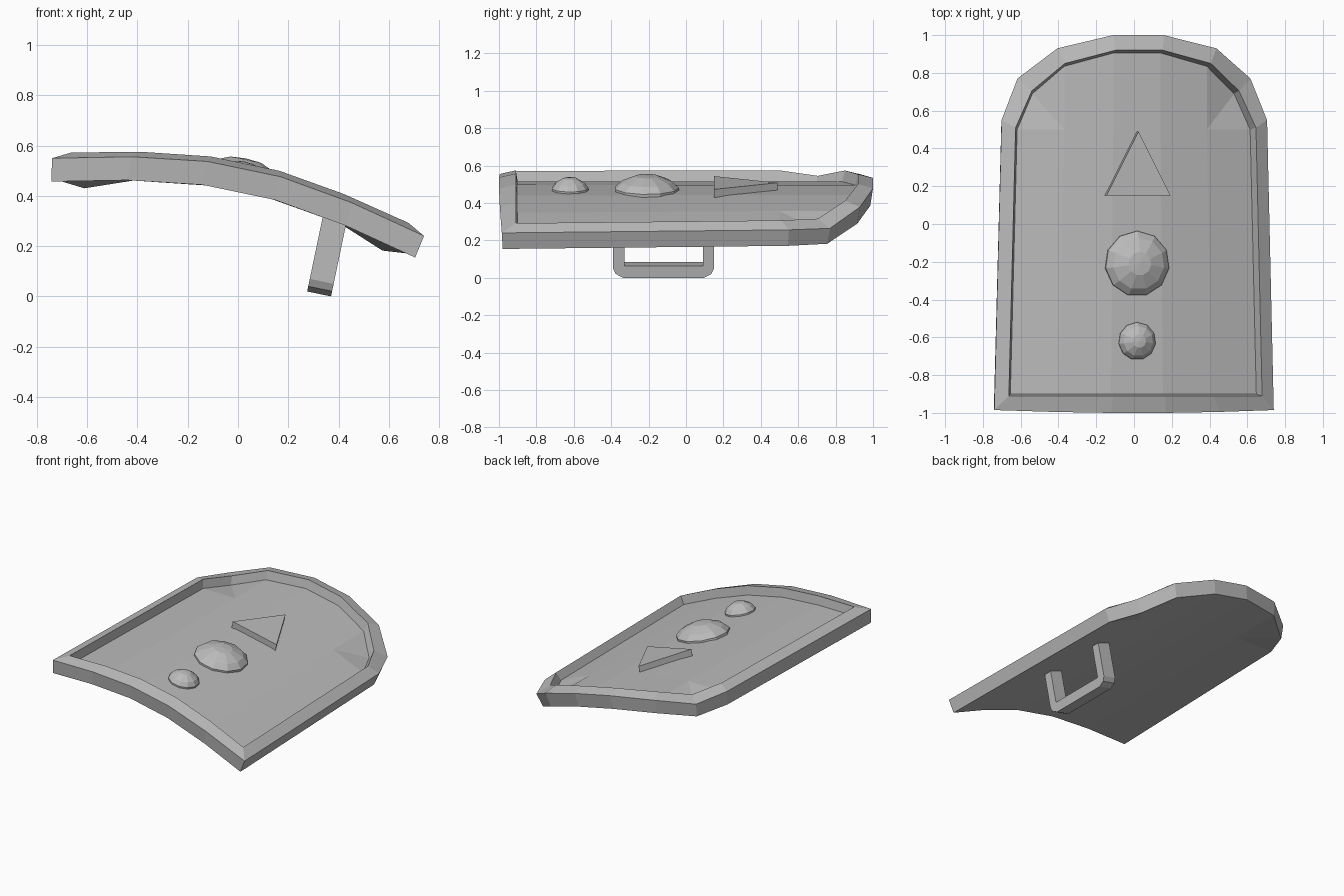
import bpy, bmesh
from math import cos, sin, pi, radians
from mathutils import Matrix

cube = bpy.data.objects.get("Cube")
if cube:
    bpy.data.objects.remove(cube, do_unlink=True)

GREY = (0.5, 0.5, 0.5, 1)
mat = bpy.data.materials.new("plain grey")
mat.use_nodes = True
mat.diffuse_color = GREY
mat.node_tree.nodes["Principled BSDF"].inputs["Base Color"].default_value = GREY

# The whole shield leans to its left about the long axis
TILT = Matrix.Translation((0, 0, 0.395)) @ Matrix.Rotation(radians(11.8), 4, 'Y')


def finish(bm, name):
    bmesh.ops.recalc_face_normals(bm, faces=bm.faces)
    me = bpy.data.meshes.new(name)
    bm.to_mesh(me)
    bm.free()
    me.materials.append(mat)
    ob = bpy.data.objects.new(name, me)
    ob.matrix_world = TILT
    bpy.context.collection.objects.link(ob)
    return ob


ARCH = [(0, 0.114), (0.148, 0.114), (0.445, 0.071), (0.756, 0)]


def arch(u):
    """Height of the faceted arch at distance u from the centre line."""
    u = abs(u)
    for (a, ha), (b, hb) in zip(ARCH, ARCH[1:]):
        if u <= b:
            return ha + (hb - ha) * (u - a) / (b - a)
    return ARCH[-1][1]


def extrude_outline(name, points, vector):
    bm = bmesh.new()
    face = bm.faces.new([bm.verts.new(p) for p in points])
    new = bmesh.ops.extrude_face_region(bm, geom=[face])["geom"]
    bmesh.ops.translate(bm, vec=vector, verts=[v for v in new if isinstance(v, bmesh.types.BMVert)])
    return finish(bm, name)


# Half outlines: three front points, shoulder, corner, two back points
OUTER = [(0.148, -1), (0.445, -0.995), (0.756, -0.985), (0.718, 0.55), (0.63, 0.77), (0.43, 0.93), (0.137, 1)]
UNDER = [(0.148, -0.987), (0.445, -0.985), (0.739, -0.98), (0.70, 0.545), (0.606, 0.755), (0.42, 0.915), (0.137, 0.985)]
INNER = [(0.14, -0.91), (0.41, -0.91), (0.685, -0.91), (0.65, 0.51), (0.56, 0.705), (0.395, 0.85), (0.128, 0.92)]
FLOOR = [(0.14, -0.9), (0.41, -0.9), (0.665, -0.9), (0.63, 0.5), (0.545, 0.69), (0.385, 0.835), (0.128, 0.905)]
CORNER = 4


def make_ring(bm, half, lift):
    """Mirrored loop of points on the arch, with the rounded corners dipped."""
    sides = []
    for s in (1, -1):
        sides.append([bm.verts.new((s * u, y, arch(u) + lift - (0.03 if i == CORNER else 0)))
                      for i, (u, y) in enumerate(half)])
    return sides


def bridge(bm, a, b):
    la, lb = a[0] + a[1][::-1], b[0] + b[1][::-1]
    for i in range(len(la)):
        bm.faces.new((la[i - 1], la[i], lb[i], lb[i - 1]))


def cap(bm, ring, half, lift):
    """Lengthwise panels, with a small fan at each rounded corner."""
    r, l = ring
    y = half[3][1]
    mid = [[bm.verts.new((s * half[k][0], y, arch(half[k][0]) + lift)) for k in (5, 6)]
           for s in (1, -1)]
    (ro, ri), (lo, li) = mid
    front = [l[2], l[1], l[0], r[0], r[1], r[2]]
    row = [l[3], lo, li, ri, ro, r[3]]
    back = [l[5], l[6], r[6], r[5]]
    for i in range(5):
        bm.faces.new((front[i], front[i + 1], row[i + 1], row[i]))
    for i in range(3):
        bm.faces.new((row[i + 1], row[i + 2], back[i + 1], back[i]))
    for side, m in ((r, ro), (l, lo)):
        bm.faces.new((m, side[3], side[4]))
        bm.faces.new((m, side[4], side[5]))


# Shield body: underside, edge, raised rim and sunken floor
bm = bmesh.new()
under = make_ring(bm, UNDER, -0.095)
outer = make_ring(bm, OUTER, 0)
inner = make_ring(bm, INNER, 0.022)
floor = make_ring(bm, FLOOR, -0.038)
bridge(bm, under, outer)
bridge(bm, outer, inner)
bridge(bm, inner, floor)
cap(bm, under, UNDER, -0.095)
cap(bm, floor, FLOOR, -0.038)
finish(bm, "shield_body")

# Triangular plate
extrude_outline("triangle_plate", [(-0.173, 0.15, 0.06), (0.173, 0.15, 0.06), (0, 0.49, 0.06)], (0, 0, 0.056))


# Domed studs
def dome(name, y, radius, height, sides=11):
    bm = bmesh.new()
    rings = []
    for r, h in ((1, -0.2), (1, 0.15), (0.8, 0.55), (0.36, 0.94)):
        rings.append([bm.verts.new((r * radius * sin(2 * pi * i / sides),
                                    y + r * radius * cos(2 * pi * i / sides),
                                    0.076 + h * height)) for i in range(sides)])
    tip = bm.verts.new((0, y, 0.076 + height))
    for i in range(sides):
        for a, b in zip(rings, rings[1:]):
            bm.faces.new((a[i - 1], a[i], b[i], b[i - 1]))
        bm.faces.new((rings[-1][i - 1], rings[-1][i], tip))
    bm.faces.new(rings[0])
    finish(bm, name)


dome("large_stud", -0.21, 0.173, 0.081)
dome("small_stud", -0.62, 0.1, 0.068)

# Grip: a square-cornered loop with chamfered outer corners
profile = [(-0.39, 0), (-0.39, -0.26), (-0.375, -0.29), (-0.335, -0.311),
           (0.095, -0.311), (0.135, -0.29), (0.15, -0.26), (0.15, 0),
           (0.09, 0), (0.09, -0.245), (-0.33, -0.245), (-0.33, 0)]
extrude_outline("grip", [(0.346, y, w) for y, w in profile], (0.097, 0, 0))
